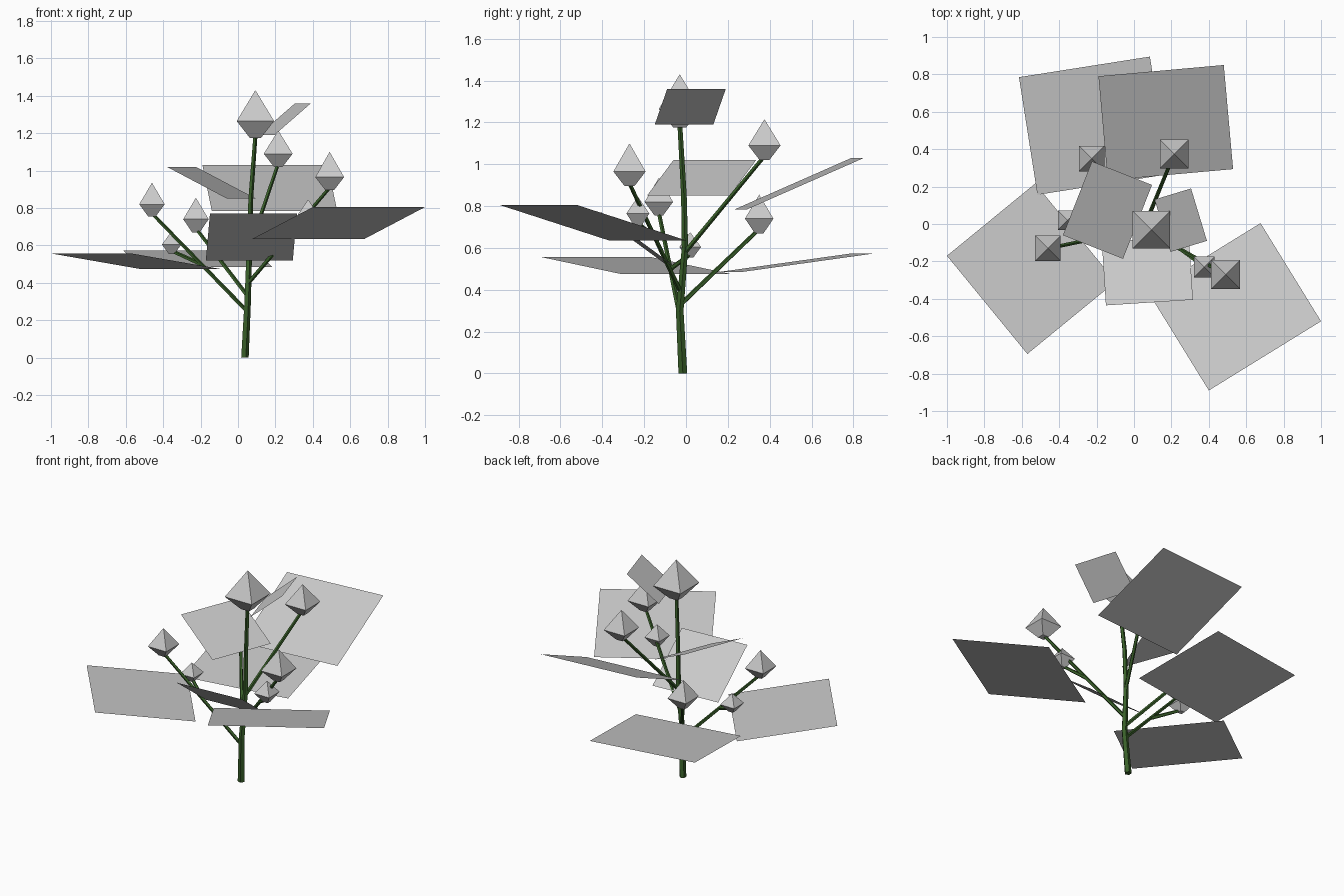
import bpy, bmesh, math
from mathutils import Vector

if "Cube" in bpy.data.objects:
    bpy.data.objects.remove(bpy.data.objects["Cube"])


def material(name, rgb):
    m = bpy.data.materials.new(name)
    m.diffuse_color = (*rgb, 1)
    m.use_nodes = True
    m.node_tree.nodes["Principled BSDF"].inputs["Base Color"].default_value = m.diffuse_color
    return m


GREY = material("pale grey", (0.588, 0.588, 0.588))
GREEN = material("dark green", (0.04, 0.115, 0.022))


def add_object(name, bm, mat):
    me = bpy.data.meshes.new(name)
    bm.to_mesh(me)
    bm.free()
    me.materials.append(mat)
    ob = bpy.data.objects.new(name, me)
    bpy.context.collection.objects.link(ob)
    return ob


def stem(name, points, radii, sides=5):
    """Tapering low-poly tube along a path."""
    pts = [Vector(p) for p in points]
    bm = bmesh.new()
    rings = []
    for i, p in enumerate(pts):
        d = (pts[min(i + 1, len(pts) - 1)] - pts[max(i - 1, 0)]).normalized()
        u = Vector((0, 1, 0)).cross(d).normalized()
        v = d.cross(u)
        if i == 0 and p.z == 0:          # flat foot on the ground
            u, v = Vector((1, 0, 0)), Vector((0, 1, 0))
        rings.append([bm.verts.new(p + radii[i] * (math.cos(a) * u + math.sin(a) * v))
                      for a in (2 * math.pi * k / sides for k in range(sides))])
    for r0, r1 in zip(rings, rings[1:]):
        for k in range(sides):
            n = (k + 1) % sides
            bm.faces.new((r0[k], r0[n], r1[n], r1[k]))
    bm.faces.new(rings[0][::-1])
    bm.faces.new(rings[-1])
    add_object(name, bm, GREEN)


def bud(name, x, y, z_low, z_mid, z_top, half):
    """Four-sided bud: tall pyramid above, blunt frustum below."""
    bm = bmesh.new()
    corners = ((-1, -1), (1, -1), (1, 1), (-1, 1))
    low, mid = ([bm.verts.new((x + cx * h, y + cy * h, z)) for cx, cy in corners]
                for h, z in ((half * 0.3, z_low), (half, z_mid)))
    tip = bm.verts.new((x, y, z_top))
    for k in range(4):
        n = (k + 1) % 4
        bm.faces.new((low[k], low[n], mid[n], mid[k]))
        bm.faces.new((mid[k], mid[n], tip))
    bm.faces.new(low[::-1])
    add_object(name, bm, GREY)


def leaf(name, a, b, z_out, z_in):
    """Flat rectangular leaf from its outer edge, sloping down towards the stem."""
    a, b = Vector(a), Vector(b)
    w = (b - a).length
    run = math.sqrt((0.907 * w) ** 2 - (z_out - z_in) ** 2)
    inward = Vector((a.y - b.y, b.x - a.x)).normalized() * run
    bm = bmesh.new()
    bm.faces.new([bm.verts.new((p.x, p.y, z)) for p, z in
                  ((a, z_out), (b, z_out), (b + inward, z_in), (a + inward, z_in))])
    add_object(name, bm, GREY)


# Main stem
stem("main_stem", [(.035, -.015, 0), (.05, -.03, .3), (.06, -.005, .6),
                   (.067, -.01, .85), (.093, -.03, 1.2)],
     [.022, .019, .016, .014, .012])

# Branches and forks
for name, p0, p1 in (
        ("back_branch", (.06, -.005, .58), (.215, .375, 1.04)),
        ("front_right_branch", (.055, -.03, .40), (.49, -.27, .91)),
        ("left_branch", (.045, -.025, .25), (-.46, -.13, .77)),
        ("back_left_branch", (.05, -.025, .33), (-.225, .35, .69)),
        ("right_fork", (.26, -.143, .64), (.375, -.23, .72)),
        ("left_fork", (-.2, -.075, .5), (-.355, .02, .57))):
    stem(name, [p0, p1], [.012, .010])

# Buds
bud("top_bud", .093, -.03, 1.175, 1.265, 1.43, .10)
bud("back_bud", .215, .375, 1.02, 1.09, 1.215, .077)
bud("front_right_bud", .49, -.27, .895, .965, 1.10, .077)
bud("left_bud", -.46, -.13, .755, .82, .935, .068)
bud("back_left_bud", -.225, .35, .67, .74, .855, .068)
bud("small_left_bud", -.355, .02, .555, .605, .675, .052)
bud("small_right_bud", .375, -.23, .705, .765, .845, .055)

# Leaves
leaf("low_back_leaf", (.085, .895), (-.615, .785), .573, .485)
leaf("low_left_leaf", (-1.0, -.17), (-.57, -.695), .557, .475)
leaf("middle_right_leaf", (.40, -.89), (1.0, -.52), .805, .635)
leaf("middle_front_leaf", (-.15, -.435), (.315, -.405), .77, .52)
leaf("high_back_leaf", (.48, .85), (-.19, .79), 1.03, .785)
leaf("high_left_leaf", (-.225, .335), (-.38, -.06), 1.02, .85)
leaf("top_right_leaf", (.39, -.09), (.305, .19), 1.36, 1.19)
